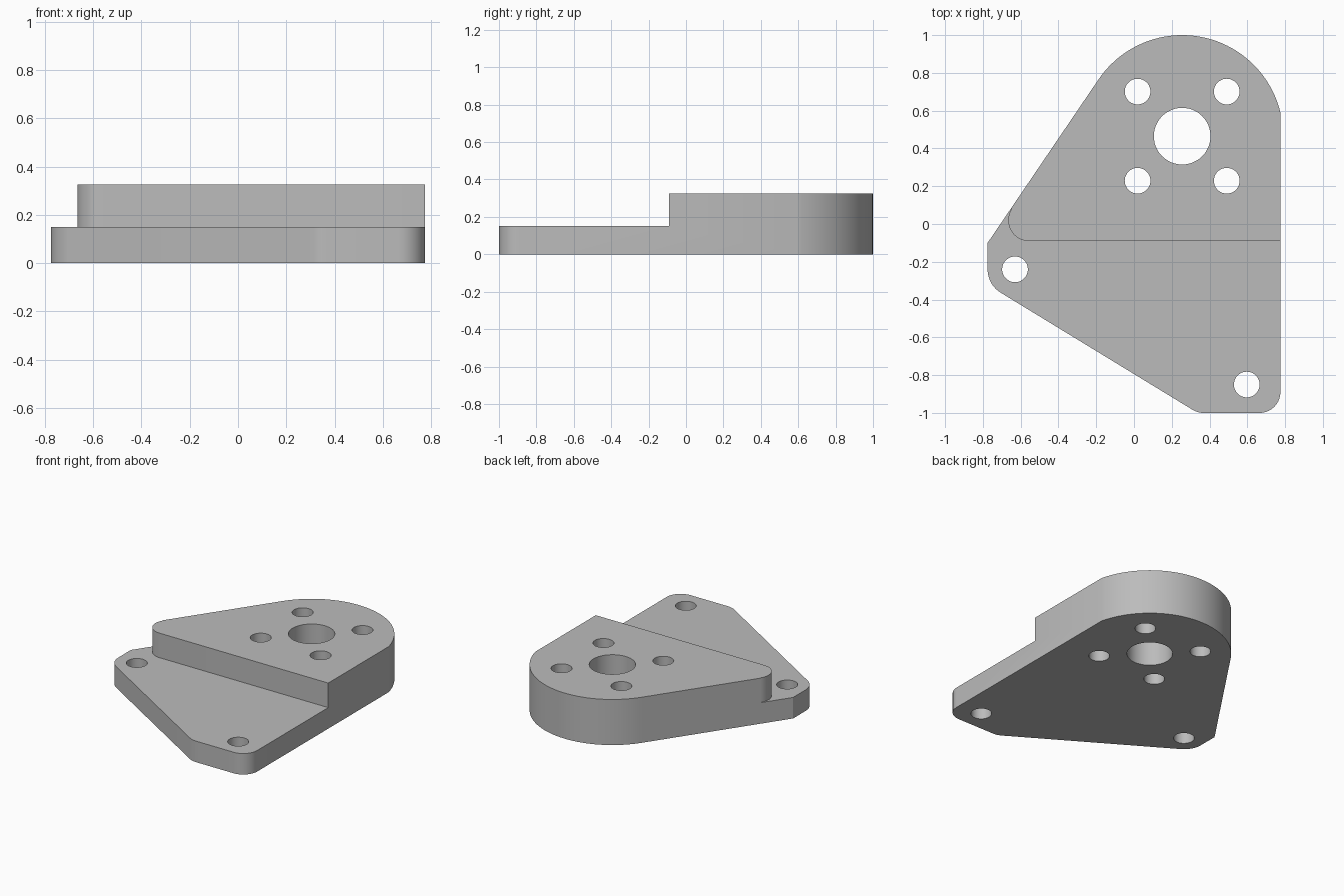
import bpy
import bmesh
from math import cos, sin, radians, atan2, degrees

if "Cube" in bpy.data.objects:
    bpy.data.objects.remove(bpy.data.objects["Cube"], do_unlink=True)

grey = bpy.data.materials.new("plain grey")
grey.use_nodes = True
grey.diffuse_color = (0.5, 0.5, 0.5, 1)
grey.node_tree.nodes["Principled BSDF"].inputs["Base Color"].default_value = (0.5, 0.5, 0.5, 1)

BASE_TOP, BLOCK_TOP = 0.15, 0.325
SIDE = 0.775                       # half width
BOSS = (0.255, 0.465)              # centre of the rounded end
FILLET = 0.11
SLOPE = degrees(atan2(0.556, -0.83))     # facing of the slanted left wall
LOWER = degrees(atan2(-0.853, -0.52))    # facing of the slanted front wall


def arc(centre, radius, start, end, steps):
    angles = [radians(start + (end - start) * i / steps) for i in range(steps + 1)]
    return [(centre[0] + radius * cos(a), centre[1] + radius * sin(a)) for a in angles]


def prism(name, outline, bottom, top):
    bm = bmesh.new()
    face = bm.faces.new([bm.verts.new((x, y, bottom)) for x, y in outline])
    result = bmesh.ops.extrude_face_region(bm, geom=[face])
    verts = [v for v in result["geom"] if isinstance(v, bmesh.types.BMVert)]
    bmesh.ops.translate(bm, verts=verts, vec=(0, 0, top - bottom))
    bmesh.ops.recalc_face_normals(bm, faces=bm.faces)
    mesh = bpy.data.meshes.new(name)
    bm.to_mesh(mesh)
    bm.free()
    mesh.materials.append(grey)
    obj = bpy.data.objects.new(name, mesh)
    bpy.context.collection.objects.link(obj)
    return obj


def cut(target, cutter):
    cutter.hide_render = True
    bpy.context.view_layer.objects.active = target
    mod = target.modifiers.new("cut", "BOOLEAN")
    mod.operation = "DIFFERENCE"
    mod.solver = "EXACT"
    mod.object = cutter
    bpy.ops.object.modifier_apply(modifier=mod.name)
    bpy.data.objects.remove(cutter, do_unlink=True)


# Full-height plate outline, counter-clockwise from the right wall
outline = arc(BOSS, 0.535, 13.6, SLOPE, 40)
outline += [(-SIDE, -0.1)]
outline += arc((-0.63, -0.24), 0.145, 180, LOWER + 360, 12)
outline += arc((0.368, -1 + FILLET), FILLET, LOWER, -90, 6)
outline += arc((SIDE - FILLET, -1 + FILLET), FILLET, -90, 0, 14)
plate = prism("mounting_plate", outline, 0, BLOCK_TOP)

# Step that lowers the front, leaving a rounded left corner on the raised block
corner = arc((-0.555, 0.02), FILLET + 0.0005, SLOPE, 270, 20)
step = corner + [(1, corner[-1][1]), (1, -1.2), (-1, -1.2), (-1, corner[0][1])]
cut(plate, prism("step_cutter", step, BASE_TOP, 0.5))

# Through holes: central bore, four around it, two in the base
holes = [(*BOSS, 0.15), (-0.63, -0.24, 0.068), (0.597, -0.85, 0.068)]
holes += [(BOSS[0] + 0.236 * i, BOSS[1] + 0.236 * j, 0.068) for i in (-1, 1) for j in (-1, 1)]
for x, y, radius in holes:
    circle = arc((x, y), radius, 0, 360, 48)[:-1]
    cut(plate, prism("hole_cutter", circle, -0.1, 0.5))

# Smooth the curved walls, keeping edges sharp
bpy.ops.object.select_all(action="DESELECT")
plate.select_set(True)
bpy.context.view_layer.objects.active = plate
bpy.ops.object.shade_smooth_by_angle(angle=radians(25))
